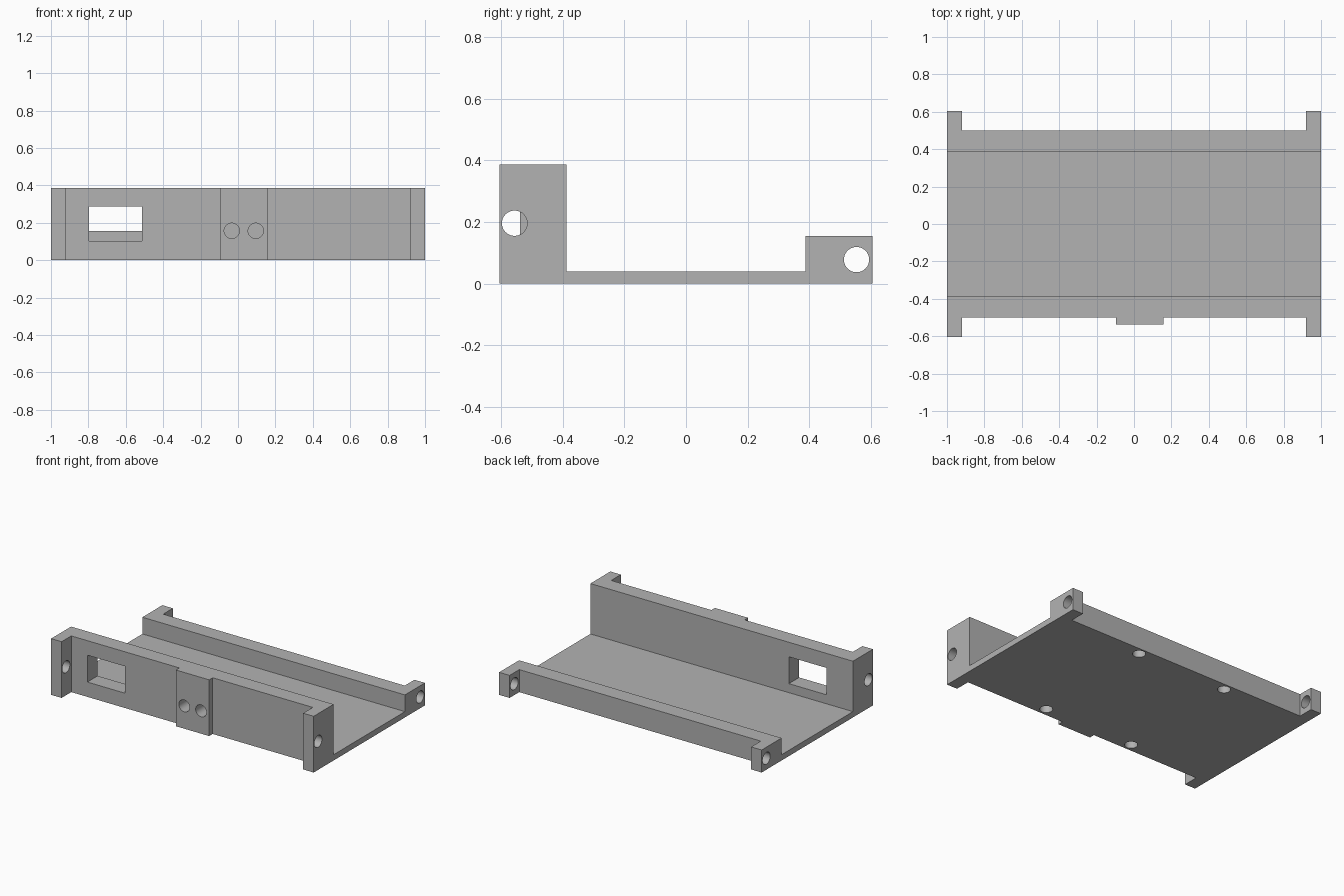
import bpy, bmesh
from mathutils import Matrix, Vector

if "Cube" in bpy.data.objects:
    bpy.data.objects.remove(bpy.data.objects["Cube"], do_unlink=True)

grey = bpy.data.materials.new("mid grey")
grey.use_nodes = True
COLOUR = (0.448, 0.448, 0.448, 1)
grey.diffuse_color = COLOUR
grey.node_tree.nodes["Principled BSDF"].inputs["Base Color"].default_value = COLOUR

END_Y, FACE_Y, INNER_Y = 0.605, 0.5, 0.388   # lug tip, outer wall face, inner wall face
LUG_X = 0.92                                  # inner side of the end lugs
FRONT_H, BACK_H, FLOOR_H = 0.387, 0.155, 0.04
HOLE_R = 0.041


def make_object(name, bm):
    bmesh.ops.recalc_face_normals(bm, faces=bm.faces)
    mesh = bpy.data.meshes.new(name)
    bm.to_mesh(mesh)
    bm.free()
    mesh.materials.append(grey)
    obj = bpy.data.objects.new(name, mesh)
    bpy.context.collection.objects.link(obj)
    return obj


def prism(name, outline, height):
    """Extrude a plan outline upward from the ground."""
    bm = bmesh.new()
    face = bm.faces.new([bm.verts.new((x, y, 0)) for x, y in outline])
    out = bmesh.ops.extrude_face_region(bm, geom=[face])
    verts = [v for v in out["geom"] if isinstance(v, bmesh.types.BMVert)]
    bmesh.ops.translate(bm, verts=verts, vec=(0, 0, height))
    return make_object(name, bm)


def box_cutter(low, high):
    low, high = Vector(low), Vector(high)
    bm = bmesh.new()
    bmesh.ops.create_cube(bm, size=1, matrix=Matrix.Translation((low + high) / 2)
                          @ Matrix.Diagonal((*(high - low), 1)))
    return make_object("window_cutter", bm)


def hole_cutter(centre, axis, length):
    turn = Vector((0, 0, 1)).rotation_difference(Vector(axis)).to_matrix().to_4x4()
    bm = bmesh.new()
    bmesh.ops.create_cone(bm, cap_ends=True, segments=40, radius1=HOLE_R, radius2=HOLE_R,
                          depth=length, matrix=Matrix.Translation(centre) @ turn)
    return make_object("hole_cutter", bm)


def cut(obj, cutters):
    bpy.ops.object.select_all(action="DESELECT")
    bpy.context.view_layer.objects.active = obj
    obj.select_set(True)
    for cutter in cutters:
        cutter.hide_render = True
        mod = obj.modifiers.new("cut", "BOOLEAN")
        mod.operation, mod.solver, mod.object = "DIFFERENCE", "EXACT", cutter
        bpy.ops.object.modifier_apply(modifier=mod.name)
        bpy.data.objects.remove(cutter, do_unlink=True)
    bpy.ops.object.shade_smooth_by_angle()


def wall_outline(side, pad=()):
    """Wall with an outward lug at each end and an optional raised pad."""
    half = [(1, INNER_Y), (1, END_Y), (LUG_X, END_Y), (LUG_X, FACE_Y)]
    mirrored = [(-x, y) for x, y in reversed(half)]
    return [(x, side * y) for x, y in half + list(pad) + mirrored]


def lug_holes(y, z):
    return [hole_cutter((s * 0.96, y, z), (1, 0, 0), 0.2) for s in (-1, 1)]


def underside_holes(y):
    return [hole_cutter((x, y, 0), (0, 0, 1), 0.22) for x in (-0.35, 0.335)]


# Floor plate between the walls
prism("floor_plate", [(-1, -INNER_Y), (1, -INNER_Y), (1, INNER_Y), (-1, INNER_Y)], FLOOR_H)

# Tall front wall with raised pad, window and screw holes
pad = [(0.157, FACE_Y), (0.157, 0.538), (-0.096, 0.538), (-0.096, FACE_Y)]
front = prism("front_wall", wall_outline(-1, pad), FRONT_H)
pad_holes = [hole_cutter((x, -0.54, 0.157), (0, 1, 0), 0.2) for x in (-0.033, 0.095)]
window = box_cutter((-0.797, -0.7, 0.102), (-0.512, -0.3, 0.287))
cut(front, lug_holes(-0.556, 0.196) + underside_holes(-0.445) + pad_holes + [window])

# Low back wall
back = prism("back_wall", wall_outline(1), BACK_H)
cut(back, lug_holes(0.553, 0.078) + underside_holes(0.448))
